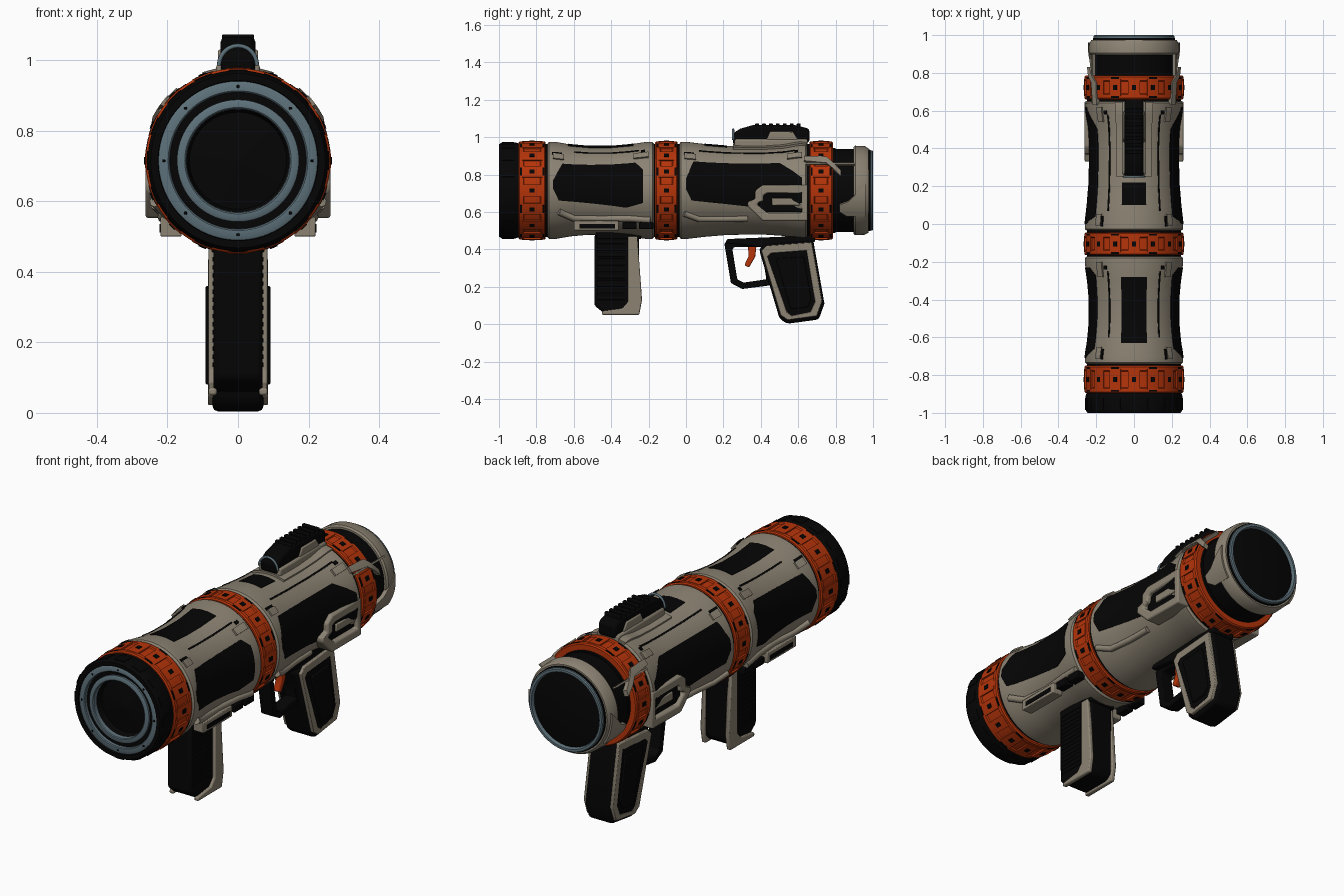
import bpy, bmesh, math
from mathutils import Vector

if "Cube" in bpy.data.objects:
    bpy.data.objects.remove(bpy.data.objects["Cube"])
AXIS = 0.715  # height of the tube's centre line


def material(name, rgb):
    m = bpy.data.materials.new(name)
    m.use_nodes = True
    m.diffuse_color = (*rgb, 1)
    node = m.node_tree.nodes["Principled BSDF"]
    node.inputs["Base Color"].default_value = (*rgb, 1)
    node.inputs["Roughness"].default_value = 0.6
    return m


BEIGE = material("warm beige", (0.26, 0.225, 0.17))
BLACK = material("matte black", (0.0015, 0.0015, 0.0015))
ORANGE = material("burnt orange", (0.46, 0.034, 0.003))
STEEL = material("blue grey", (0.11, 0.165, 0.195))


def finish(name, bm, mat, bevel=0.0):
    bmesh.ops.remove_doubles(bm, verts=bm.verts, dist=1e-5)
    bmesh.ops.recalc_face_normals(bm, faces=bm.faces)
    me = bpy.data.meshes.new(name)
    bm.to_mesh(me)
    bm.free()
    me.materials.append(mat)
    ob = bpy.data.objects.new(name, me)
    bpy.context.collection.objects.link(ob)
    if bevel:
        mod = ob.modifiers.new("bevel", "BEVEL")
        mod.width, mod.segments = bevel, 2
    bpy.ops.object.select_all(action="DESELECT")
    ob.select_set(True)
    bpy.context.view_layer.objects.active = ob
    bpy.ops.object.shade_smooth_by_angle(angle=math.radians(35))


def on_tube(y, deg, r, side=1):
    a = math.radians(deg)
    return Vector((side * r * math.cos(a), y, AXIS + r * math.sin(a)))


def lathe(name, mat, profile, closed=False, steps=96):
    bm = bmesh.new()
    rings = [[bm.verts.new(on_tube(y, 360 * i / steps, max(r, 1e-4))) for i in range(steps)]
             for y, r in profile]
    for a, b in zip(rings, rings[1:] + (rings[:1] if closed else [])):
        for i in range(steps):
            j = (i + 1) % steps
            bm.faces.new((a[i], a[j], b[j], b[i]))
    finish(name, bm, mat)


def prism(name, mat, outline, x0, x1, bevel=0.006, hole=None):
    """Side outline in (y, z) given depth from x0 to x1, with an optional matching hole."""
    bm = bmesh.new()
    layers = [[[bm.verts.new((x, y, z)) for y, z in loop] for x in (x0, x1)]
              for loop in ([outline, hole] if hole else [outline])]
    n = len(outline)
    for pair in layers:
        for i in range(n):
            j = (i + 1) % n
            bm.faces.new((pair[0][i], pair[0][j], pair[1][j], pair[1][i]))
    for k in (0, 1):
        if hole:
            for i in range(n):
                j = (i + 1) % n
                bm.faces.new((layers[0][k][i], layers[0][k][j], layers[1][k][j], layers[1][k][i]))
        else:
            bm.faces.new(layers[0][k])
    finish(name, bm, mat, bevel)


def block(name, mat, x, y, z, bevel=0.004):
    prism(name, mat, [(y[0], z[0]), (y[1], z[0]), (y[1], z[1]), (y[0], z[1])], *x, bevel)


def lerp(points, t):
    for (a, u), (b, v) in zip(points, points[1:]):
        if t <= b:
            return u + (v - u) * max(0, (t - a) / (b - a))
    return points[-1][1]


def plate(name, mat, low, high, thick, side=1, profile=None, across=10):
    """Curved plate on the tube; low and high give its edges as (y, degrees)."""
    y0, y1 = low[0][0], low[-1][0]
    ys = sorted({y0 + (y1 - y0) * i / 12 for i in range(13)} | {p[0] for p in low + high})
    bm = bmesh.new()
    skins = []
    for off in (-0.012, thick):
        skins.append([[bm.verts.new(on_tube(y, lerp(low, y) + (lerp(high, y) - lerp(low, y)) * k / across,
                                            lerp(profile, y) + off, side))
                       for k in range(across + 1)] for y in ys])
    n = len(ys) - 1
    for g in skins:
        for i in range(n):
            for k in range(across):
                bm.faces.new((g[i][k], g[i + 1][k], g[i + 1][k + 1], g[i][k + 1]))
    a, b = skins
    for i in range(n):
        for k in (0, across):
            bm.faces.new((a[i][k], a[i + 1][k], b[i + 1][k], b[i][k]))
    for k in range(across):
        for i in (0, n):
            bm.faces.new((a[i][k], a[i][k + 1], b[i][k + 1], b[i][k]))
    finish(name, bm, mat)


def strip(name, mat, y0, y1, d0, d1, thick, side, profile):
    plate(name, mat, [(y0, d0), (y1, d0)], [(y0, d1), (y1, d1)], thick, side, profile, 3)


def rod(name, mat, points, depth):
    cu = bpy.data.curves.new(name, "CURVE")
    cu.dimensions, cu.bevel_depth, cu.bevel_resolution, cu.use_fill_caps = "3D", depth, 2, True
    sp = cu.splines.new("POLY")
    sp.points.add(len(points) - 1)
    for p, co in zip(sp.points, points):
        p.co = (*co, 1)
    cu.materials.append(mat)
    bpy.context.collection.objects.link(bpy.data.objects.new(name, cu))


# Tube: dark core and two waisted shells
lathe("core", BLACK, [(-0.95, 0.0), (-0.92, 0.228), (0.8, 0.228), (0.8, 0.222), (0.93, 0.222), (0.93, 0)])
FRONT = [(-0.74, 0.22), (-0.74, 0.25), (-0.732, 0.26), (-0.70, 0.26), (-0.62, 0.246), (-0.52, 0.237),
         (-0.40, 0.237), (-0.30, 0.246), (-0.21, 0.26), (-0.18, 0.26), (-0.172, 0.25), (-0.172, 0.22)]
REAR = [(-0.035, 0.22), (-0.035, 0.25), (-0.027, 0.26), (0.0, 0.26), (0.10, 0.248), (0.22, 0.238),
        (0.40, 0.235), (0.52, 0.243), (0.60, 0.258), (0.64, 0.26), (0.648, 0.25), (0.648, 0.22)]
lathe("front_shell", BEIGE, FRONT)
lathe("rear_shell", BEIGE, REAR)

# Clamp rings with raised pads and dark studs
for label, y0, y1 in (("front", -0.895, -0.75), ("middle", -0.165, -0.045), ("back", 0.66, 0.785)):
    lathe(label + "_ring", ORANGE, [(y0, 0.22), (y0, 0.256), (y0 + 0.006, 0.262), (y0 + 0.025, 0.262),
                                    (y0 + 0.03, 0.256), (y1 - 0.03, 0.256), (y1 - 0.025, 0.262),
                                    (y1 - 0.006, 0.262), (y1, 0.256), (y1, 0.22)])
    base, mid = [(y0, 0.257), (y1, 0.257)], (y0 + y1) / 2
    for i in range(16):
        a = i * 22.5
        strip(label + "_ring_pad", ORANGE, y0 + 0.018, y1 - 0.018, a - 7, a + 7, 0.007, 1, base)
        strip(label + "_ring_stud", BLACK, mid - 0.013, mid + 0.013, a - 2.4, a + 2.4, 0.010, 1, base)
        if i % 2:
            for y in (y0 + 0.012, y1 - 0.012):
                strip(label + "_ring_slot", BLACK, y - 0.005, y + 0.005, a - 5, a + 5, 0.007, 1, base)

# Dark seams between the rings and the shells
for y in (-0.745, -0.1685, -0.04, 0.654):
    lathe("seam", BLACK, [(y - 0.007, 0.22), (y - 0.007, 0.248), (y + 0.007, 0.248), (y + 0.007, 0.22)])

# Muzzle: dark collar and concentric rings
lathe("muzzle_collar", BLACK, [(-0.89, 0.25), (-0.91, 0.256), (-0.985, 0.256), (-1.0, 0.247), (-1.0, 0.227),
                               (-0.975, 0.222), (-0.975, 0.15), (-0.96, 0.144), (-0.90, 0.13), (-0.90, 0)])
for label, r0, r1, y in (("outer", 0.192, 0.226, -0.99), ("inner", 0.145, 0.173, -0.985)):
    lathe(label + "_muzzle_ring", STEEL, [(-0.95, r0), (y, r0 + 0.002), (y - 0.004, r0 + 0.006),
                                          (y - 0.004, r1 - 0.006), (y, r1), (-0.95, r1)], True)
for i in range(8):
    p = on_tube(0, i * 45, 0.21)
    block("muzzle_bolt", BLACK, (p.x - 0.004, p.x + 0.004), (-0.998, -0.98), (p.z - 0.004, p.z + 0.004), 0.002)
for i in range(16):
    strip("collar_lug", BLACK, -0.985, -0.92, i * 22.5 - 6, i * 22.5 + 6, 0.004, 1, [(-1, 0.255), (0, 0.255)])

# Rear cap
lathe("rear_cap", BEIGE, [(0.895, 0.21), (0.895, 0.232), (0.905, 0.239), (0.955, 0.237), (0.975, 0.226),
                          (0.975, 0.19)], True)
lathe("rear_seat", BLACK, [(0.96, 0.218), (0.985, 0.218), (0.988, 0.20), (0.96, 0.20)], True)
lathe("rear_rim", STEEL, [(0.97, 0.214), (0.995, 0.214), (1.0, 0.209), (1.0, 0.197), (0.985, 0.192), (0.97, 0.192)], True)
lathe("rear_lens", BLACK, [(0.96, 0.195), (0.982, 0.195), (0.987, 0.18), (0.987, 0)])

# Fittings mirrored on both sides of the tube
CAP = [(0.6, 0.258), (0.78, 0.258), (0.86, 0.238), (1, 0.238)]
LOOP = [(0.33, 0.63), (0.41, 0.552), (0.65, 0.552), (0.65, 0.745), (0.41, 0.745), (0.37, 0.715), (0.37, 0.67), (0.33, 0.655)]
LOOP_HOLE = [(0.38, 0.64), (0.435, 0.595), (0.62, 0.595), (0.62, 0.70), (0.435, 0.70), (0.415, 0.69), (0.415, 0.66), (0.39, 0.65)]
for s, tag in ((1, "left_"), (-1, "right_")):
    plate(tag + "front_panel", BLACK, [(-0.71, 2), (-0.68, -12), (-0.32, -22), (-0.23, -15)],
          [(-0.71, 12), (-0.66, 34), (-0.27, 36), (-0.23, 25)], 0.003, s, FRONT)
    plate(tag + "rear_panel", BLACK, [(0.0, 2), (0.03, -12), (0.36, -22), (0.62, -15)],
          [(0.0, 14), (0.04, 37), (0.50, 37), (0.62, 15)], 0.003, s, REAR)
    # Lower rails
    for label, shell, path, depth in (
            ("front_rail", FRONT, [(-0.68, -26), (-0.60, -37), (-0.45, -39), (-0.30, -37), (-0.19, -37)], 0.018),
            ("rear_rail", REAR, [(-0.01, -28), (0.07, -37), (0.20, -39), (0.33, -39)], 0.016)):
        rod(tag + label, BEIGE, [on_tube(y, d, lerp(shell, y) + 0.004, s) for y, d in path], depth)
    block(tag + "rail_foot", BEIGE, (s * 0.16, s * 0.220), (-0.60, -0.36), (0.500, 0.555))
    block(tag + "rail_foot_slot", BLACK, (s * 0.19, s * 0.223), (-0.57, -0.38), (0.512, 0.535), 0.001)
    for y in (-0.34, -0.25):
        block(tag + "rail_lug", BLACK, (s * 0.17, s * 0.218), (y, y + 0.075), (0.508, 0.545))
    # Flat side loop on the rear shell
    prism(tag + "side_loop", BEIGE, LOOP, s * 0.18, s * 0.262, 0.008, hole=LOOP_HOLE)
    block(tag + "side_loop_bar", BEIGE, (s * 0.20, s * 0.250), (0.46, 0.61), (0.635, 0.675))
    block(tag + "side_loop_back", BLACK, (s * 0.18, s * 0.240), (0.39, 0.63), (0.60, 0.70))
    # Strap over the back ring and cap clamp
    plate(tag + "ring_strap", BEIGE, [(0.63, 36), (0.75, 33), (0.83, 17)], [(0.63, 43), (0.75, 42), (0.83, 24)],
          0.014, s, CAP, 4)
    strip(tag + "strap_bar", BEIGE, 0.64, 0.90, 32, 34, 0.008, s, [(0.6, 0.258), (1, 0.258)])
    plate(tag + "cap_clamp", BEIGE, [(0.82, -28), (0.86, -35), (0.96, -35)], [(0.82, -19), (0.87, -14), (0.96, 8)],
          0.008, s, [(0.7, 0.245), (0.82, 0.235), (1, 0.235)])
    # Slots and corner clips on the shells
    for label, shell, a, b in (("front_", FRONT, -0.60, -0.25), ("rear_", REAR, 0.07, 0.58)):
        strip(tag + label + "slot", BLACK, a, b, 56, 58, 0.003, s, shell)
        y0, y1 = shell[2][0], shell[-3][0]
        strip(tag + label + "clip", BEIGE, y1 - 0.10, y1 - 0.02, 42, 50, 0.010, s, shell)
        strip(tag + label + "lower_clip", BEIGE, y0 + 0.02, y0 + 0.08, 40, 48, 0.008, s, shell)
        strip(tag + label + "notch", BLACK, y0 + 0.015, y0 + 0.07, 48, 51, 0.006, s, shell)
        strip(tag + label + "end_mark", BLACK, y1 - 0.06, y1 - 0.04, 52, 56, 0.005, s, shell)

# Top panels
strip("front_top_panel", BLACK, -0.63, -0.28, 74, 106, 0.003, 1, FRONT)
strip("rear_top_panel", BLACK, 0.10, 0.22, 75, 105, 0.003, 1, REAR)

# Sight
strip("sight_saddle", BEIGE, 0.25, 0.645, 68, 112, 0.012, 1, REAR)
block("sight_base", BEIGE, (-0.062, 0.062), (0.26, 0.65), (0.93, 0.990), 0.010)
prism("sight_body", BLACK, [(0.25, 0.96), (0.25, 1.02), (0.29, 1.045), (0.36, 1.065), (0.58, 1.065), (0.66, 1.045),
                            (0.66, 0.97)], -0.05, 0.05, 0.015)
prism("sight_side_panels", BEIGE, [(0.43, 0.985), (0.45, 1.03), (0.57, 1.03), (0.60, 0.985)], -0.057, 0.057)
for i in range(7):
    y = 0.37 + i * 0.037
    block("sight_ridge", BLACK, (-0.046, 0.046), (y, y + 0.02), (1.04, 1.073))
arch = [math.radians(a) for a in range(0, 181, 15)]
rod("sight_arch", STEEL, [(0.054 * math.cos(a), 0.252, 0.985 + 0.056 * math.sin(a)) for a in arch], 0.006)

# Front grip
prism("front_grip", BLACK, [(-0.49, 0.48), (-0.25, 0.48), (-0.25, 0.09), (-0.28, 0.06), (-0.44, 0.06), (-0.49, 0.10)],
      -0.07, 0.07, 0.014)
for s in (1, -1):
    prism("front_grip_edge", BEIGE, [(-0.31, 0.47), (-0.26, 0.47), (-0.235, 0.13), (-0.25, 0.05), (-0.45, 0.05),
                                     (-0.45, 0.07), (-0.34, 0.085), (-0.31, 0.12)], s * 0.06, s * 0.084)
    for i in range(14):
        block("front_grip_rib", BLACK, (s * 0.06, s * 0.0725), (-0.475, -0.325), (0.13 + i * 0.023, 0.143 + i * 0.023), 0.002)
block("front_grip_mount", BLACK, (-0.075, 0.075), (-0.48, -0.24), (0.455, 0.50))

# Rear grip with framed side panels
GRIP = [(0.39, 0.40), (0.42, 0.43), (0.68, 0.45), (0.74, 0.11), (0.71, 0.025), (0.54, 0.002), (0.50, 0.03)]
INNER = [(0.435, 0.36), (0.455, 0.38), (0.645, 0.395), (0.69, 0.12), (0.665, 0.065), (0.565, 0.045), (0.54, 0.065)]
prism("rear_grip", BLACK, GRIP, -0.072, 0.072, 0.016)
FRAME = [(y * 0.93 + 0.040, z * 0.93 + 0.020) for y, z in GRIP]
for s in (1, -1):
    prism("rear_grip_frame", BEIGE, FRAME, s * 0.065, s * 0.085, 0.004, hole=INNER)
    prism("rear_grip_pad", BLACK, INNER, s * 0.06, s * 0.083, 0.0)
    prism("rear_grip_texture", BLACK, [(0.48, 0.35), (0.63, 0.36), (0.67, 0.13), (0.65, 0.09), (0.56, 0.08)],
          s * 0.07, s * 0.092, 0.004)
prism("rear_grip_mount", BLACK, [(0.21, 0.435), (0.22, 0.455), (0.69, 0.475), (0.69, 0.44), (0.42, 0.41)], -0.065, 0.065)

# Trigger and guard
prism("trigger_guard", BLACK, [(0.205, 0.43), (0.23, 0.45), (0.46, 0.45), (0.47, 0.21), (0.30, 0.188), (0.24, 0.22)],
      -0.035, 0.035, 0.005,
      hole=[(0.248, 0.40), (0.258, 0.412), (0.40, 0.412), (0.43, 0.24), (0.308, 0.222), (0.274, 0.24)])
prism("trigger", ORANGE, [(0.330, 0.43), (0.378, 0.43), (0.370, 0.36), (0.337, 0.303), (0.312, 0.315), (0.335, 0.365)],
      -0.018, 0.018)
